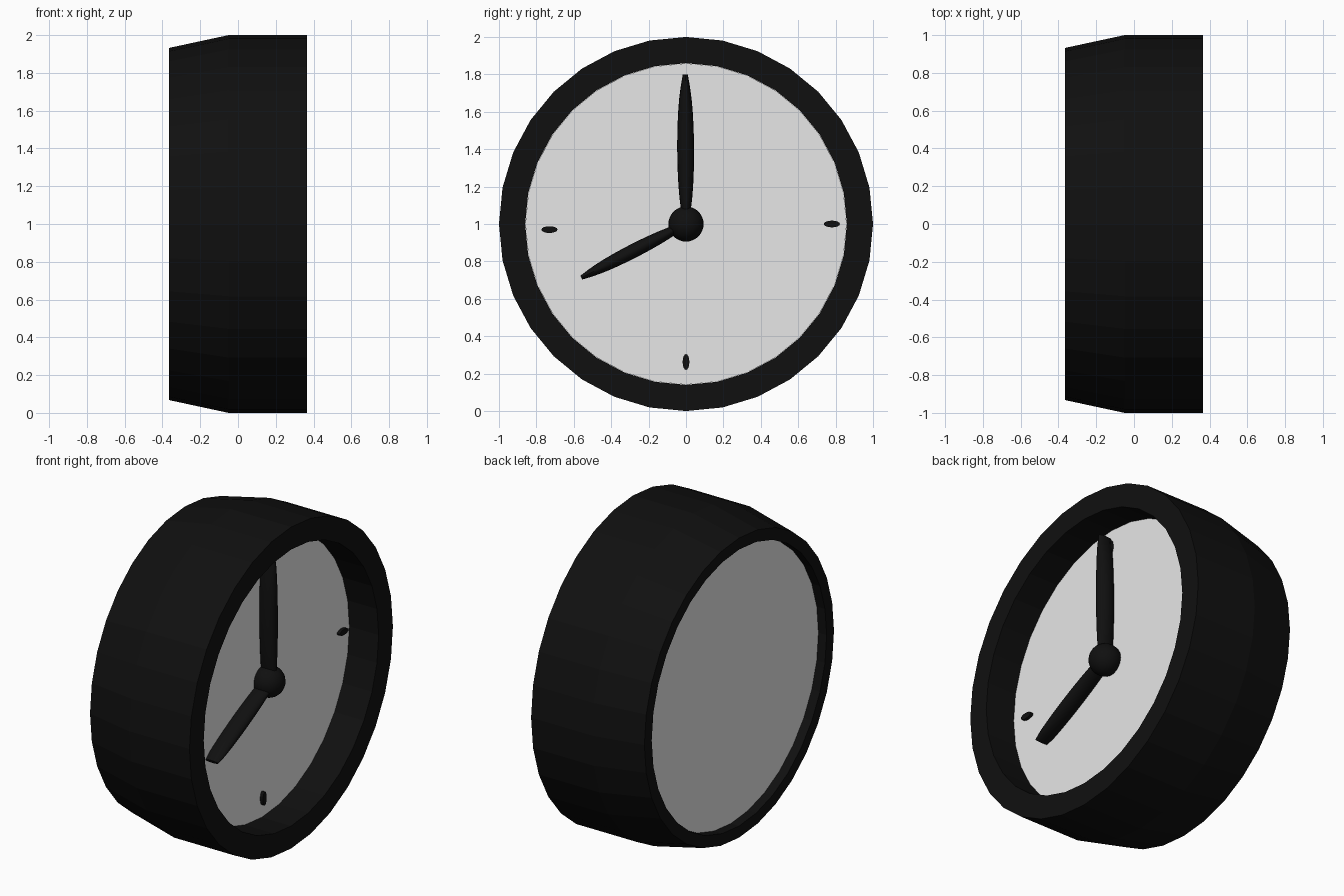
import bpy, bmesh, math
from mathutils import Vector

if "Cube" in bpy.data.objects:
    bpy.data.objects.remove(bpy.data.objects["Cube"])

SIDES = 32


def material(name, value):
    m = bpy.data.materials.new(name)
    m.diffuse_color = (value, value, value, 1)
    m.use_nodes = True
    m.node_tree.nodes["Principled BSDF"].inputs["Base Color"].default_value = m.diffuse_color
    return m


black = material("black", 0.005)
white = material("off_white", 0.8)


def finish(name, bm, mat, smooth=None):
    bmesh.ops.recalc_face_normals(bm, faces=bm.faces)
    mesh = bpy.data.meshes.new(name)
    bm.to_mesh(mesh)
    bm.free()
    ob = bpy.data.objects.new(name, mesh)
    bpy.context.collection.objects.link(ob)
    mesh.materials.append(mat)
    if smooth:
        bpy.ops.object.select_all(action='DESELECT')
        ob.select_set(True)
        bpy.context.view_layer.objects.active = ob
        bpy.ops.object.shade_smooth_by_angle(angle=math.radians(smooth))
    return ob


def bridge(bm, a, b):
    n = len(a)
    for i in range(n):
        j = (i + 1) % n
        bm.faces.new((a[i], a[j], b[j], b[i]))


def lathe(name, profile, mat, closed):
    """Revolve (x, radius) points around the x axis through z = 1."""
    bm = bmesh.new()
    rings = []
    for x, r in profile:
        rings.append([bm.verts.new((x, r * math.sin(t), 1 + r * math.cos(t)))
                      for t in (2 * math.pi * i / SIDES for i in range(SIDES))])
    for a, b in zip(rings, rings[1:]):
        bridge(bm, a, b)
    if closed:
        bridge(bm, rings[-1], rings[0])
    else:
        bm.faces.new(rings[0])
        bm.faces.new(rings[-1])
    return finish(name, bm, mat)


def hand(name, tip_y, tip_z, width, x=0.212, depth=0.056):
    """Barrel-shaped hand from the hub to its tip, slimmer at both ends."""
    bm = bmesh.new()
    along = Vector((0, tip_y, tip_z - 1))
    side = along.normalized().cross(Vector((1, 0, 0)))
    rings = []
    steps, n = 12, 16
    for k in range(steps + 1):
        t = k / steps
        bulge = math.sqrt(max(0, 1 - (2 * t - 1) ** 2))
        w = width / 2 * max(0.3, bulge)
        d = depth * (0.78 + 0.22 * bulge)
        c = Vector((x, 0, 1)) + along * t
        rings.append([bm.verts.new(c + side * w * math.cos(a) + Vector((d * math.sin(a), 0, 0)))
                      for a in (2 * math.pi * i / n for i in range(n))])
    for a, b in zip(rings, rings[1:]):
        bridge(bm, a, b)
    bm.faces.new(rings[0])
    bm.faces.new(rings[-1])
    return finish(name, bm, mat=black, smooth=40)


def marker(name, y, z, half_y, half_z):
    """Small oval hour mark standing slightly proud of the dial."""
    bm = bmesh.new()
    n = 16
    rings = [[bm.verts.new((x, y + half_y * math.cos(a), z + half_z * math.sin(a)))
              for a in (2 * math.pi * i / n for i in range(n))] for x in (0.155, 0.185)]
    bridge(bm, *rings)
    for r in rings:
        bm.faces.new(r)
    return finish(name, bm, black)


# Case: hollow ring with a tapered back
lathe("case", [(0.366, 0.86), (0.366, 1.0), (-0.05, 1.0), (-0.366, 0.932), (-0.366, 0.86)],
      black, True)

# Dial block: front face and recessed back
lathe("dial", [(0.165, 0.859), (-0.31, 0.859)], white, False)

# Hands
hand("minute_hand", 0.0 - 0.004, 1.8, 0.09)
hand("hour_hand", -0.56, 0.713, 0.075)

# Hub
bm = bmesh.new()
bmesh.ops.create_uvsphere(bm, u_segments=24, v_segments=16, radius=0.094)
bmesh.ops.translate(bm, verts=bm.verts, vec=(0.213, 0, 1))
finish("hub", bm, black, smooth=60)

# Hour marks
marker("mark_right", 0.78, 1.0, 0.043, 0.018)
marker("mark_left", -0.73, 0.97, 0.043, 0.018)
marker("mark_bottom", 0.0, 0.262, 0.018, 0.043)
marker("mark_top", 0.0, 1.75, 0.016, 0.043)
